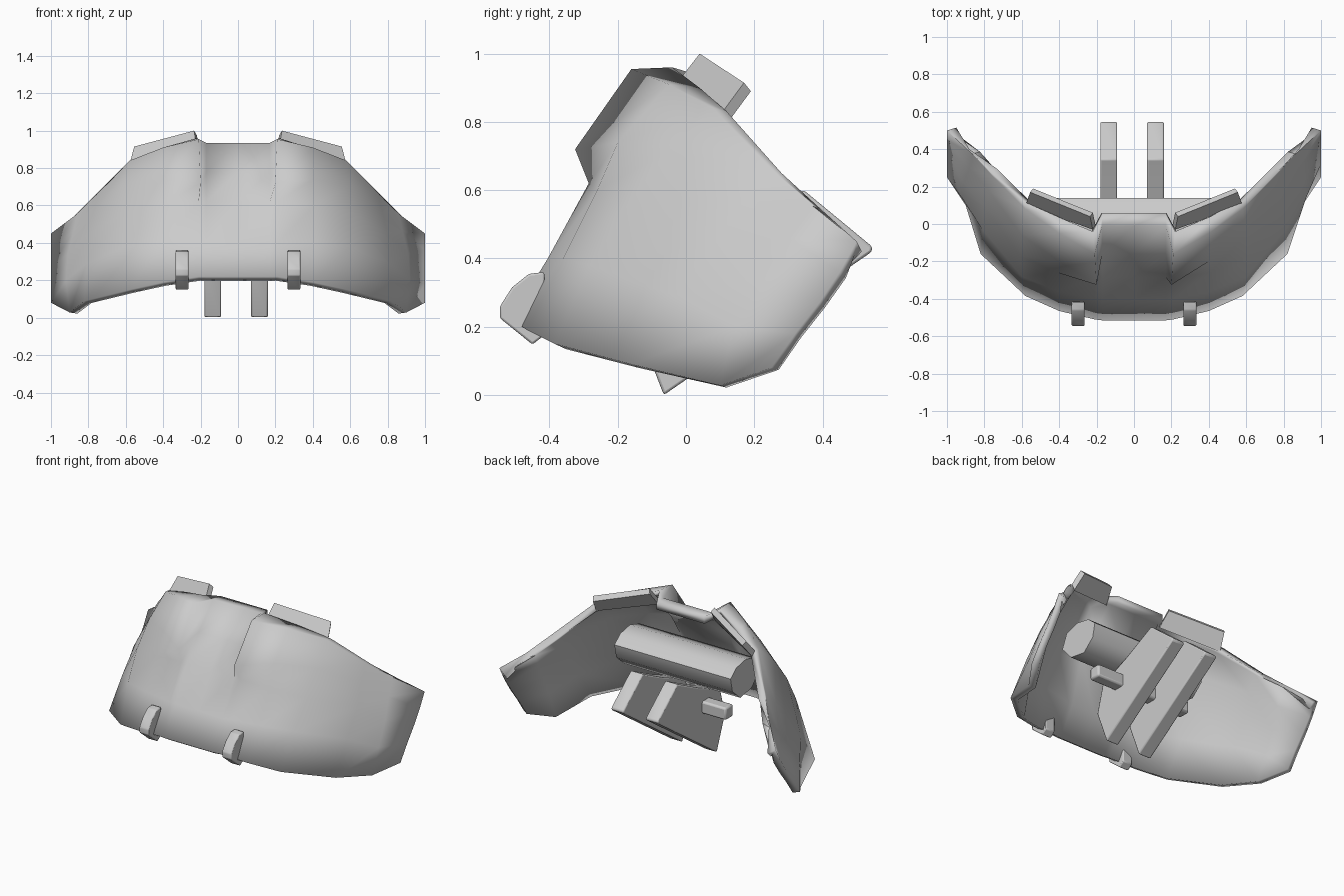
import bpy, bmesh
from mathutils import Vector

if "Cube" in bpy.data.objects:
    bpy.data.objects.remove(bpy.data.objects["Cube"])


def make(name, verts, faces, bevel=0.0, fix=True, angle=0.9):
    """Mesh object with smooth shading by angle and an optional bevel."""
    me = bpy.data.meshes.new(name)
    me.from_pydata([tuple(v) for v in verts], [], faces)
    if fix:
        bm = bmesh.new()
        bm.from_mesh(me)
        bmesh.ops.recalc_face_normals(bm, faces=bm.faces)
        bm.to_mesh(me)
        bm.free()
    ob = bpy.data.objects.new(name, me)
    bpy.context.collection.objects.link(ob)
    bpy.ops.object.select_all(action='DESELECT')
    bpy.context.view_layer.objects.active = ob
    ob.select_set(True)
    bpy.ops.object.shade_smooth_by_angle(angle=angle)
    if bevel:
        m = ob.modifiers.new("bevel", 'BEVEL')
        m.width, m.segments, m.limit_method = bevel, 2, 'ANGLE'
    return ob


def prism(name, profile, x0, x1, bevel=0.0):
    """Extrude a (y, z) profile from x0 to x1."""
    n = len(profile)
    verts = [(x, y, z) for x in (x0, x1) for y, z in profile]
    faces = [list(range(n)), list(range(n, 2 * n))]
    faces += [[i, (i + 1) % n, n + (i + 1) % n, n + i] for i in range(n)]
    return make(name, verts, faces, bevel)


# Curved shell: one half as columns running from bottom edge to top rim
center = [(-.515, .22), (-.405, .40), (-.285, .62), (-.16, .78), (-.01, .935), (.06, .93)]
columns = [
    [(.17, y, z) for y, z in center],
    [(.21, -.51, .22), (.21, -.40, .40), (.21, -.285, .62),
     (.20, -.325, .72), (.21, -.16, .955), (.22, -.04, .96)],
    [(.40, -.465, .19), (.41, -.36, .40), (.41, -.26, .60),
     (.40, -.20, .74), (.40, -.05, .91), (.41, .04, .90)],
    [(.58, -.385, .15), (.60, -.28, .38), (.61, -.17, .56),
     (.60, -.06, .71), (.58, .08, .84), (.59, .12, .83)],
    [(.82, -.16, .09), (.81, -.03, .29), (.80, .09, .45),
     (.77, .17, .57), (.75, .25, .66), (.77, .28, .65)],
    [(.90, .10, .028), (.92, .14, .20), (.91, .22, .34),
     (.88, .30, .46), (.86, .37, .555), (.88, .40, .54)],
    [(1.0, .25, .08), (1.0, .32, .18), (1.0, .39, .27),
     (1.0, .45, .36), (1.0, .50, .45), (.95, .515, .42)],
]
cols = [[(-x, y, z) for x, y, z in c] for c in reversed(columns)]
cols += [[(0, y, z) for y, z in center]] + columns
rows = len(center)
faces = [[c * rows + r, (c + 1) * rows + r, (c + 1) * rows + r + 1, c * rows + r + 1]
         for c in range(len(cols) - 1) for r in range(rows - 1)]
shell = make("curved_shell", [v for c in cols for v in c], faces, fix=False, angle=1.5)
solid = shell.modifiers.new("thickness", 'SOLIDIFY')
solid.thickness, solid.offset = .045, -1

# Raised tabs on the upper rim and clips on the lower front edge
clip = [(-.545, .225), (-.45, .148), (-.415, .175), (-.415, .36),
        (-.46, .355), (-.51, .315), (-.545, .26)]
for s, side in ((1, "right"), (-1, "left")):
    base, along = Vector((.22, -.03, .91)), Vector((.36, .13, -.09))
    up, back = Vector((.015, .07, .09)), Vector((-.015, .02, -.025))
    tip = Vector((-.04, 0, .005))
    verts = []
    for b in (0, 1):
        for p in (base, base + along, base + along + up + tip, base + up):
            q = p + back * b
            verts.append((s * q.x, q.y, q.z))
    make("rim_tab_" + side, verts, [[0, 1, 2, 3], [4, 5, 6, 7], [0, 1, 5, 4],
                                    [1, 2, 6, 5], [2, 3, 7, 6], [3, 0, 4, 7]])
    xs = sorted((s * .265, s * .333))
    prism("front_clip_" + side, clip, xs[0], xs[1], .006)

# Two support bars behind the shell
bar = [(-.065, 0), (.545, .42), (.545, .435), (.345, .60),
       (.12, .49), (-.10, .40), (-.15, .22)]
for x0, side in ((.07, "right"), (-.18, "left")):
    prism("support_bar_" + side, bar, x0, x0 + .09, .012)

# Cross beam joining bars to shell, and the peg through the bars
beam = [(.14, .62), (.08, .67), (-.02, .69), (-.12, .66),
        (-.16, .57), (-.08, .48), (.04, .46), (.12, .53)]
prism("cross_beam", beam, -.42, .42)
peg = [(.01, .31), (.09, .31), (.09, .39), (.01, .39)]
prism("cross_peg", peg, -.35, .35, .012)
